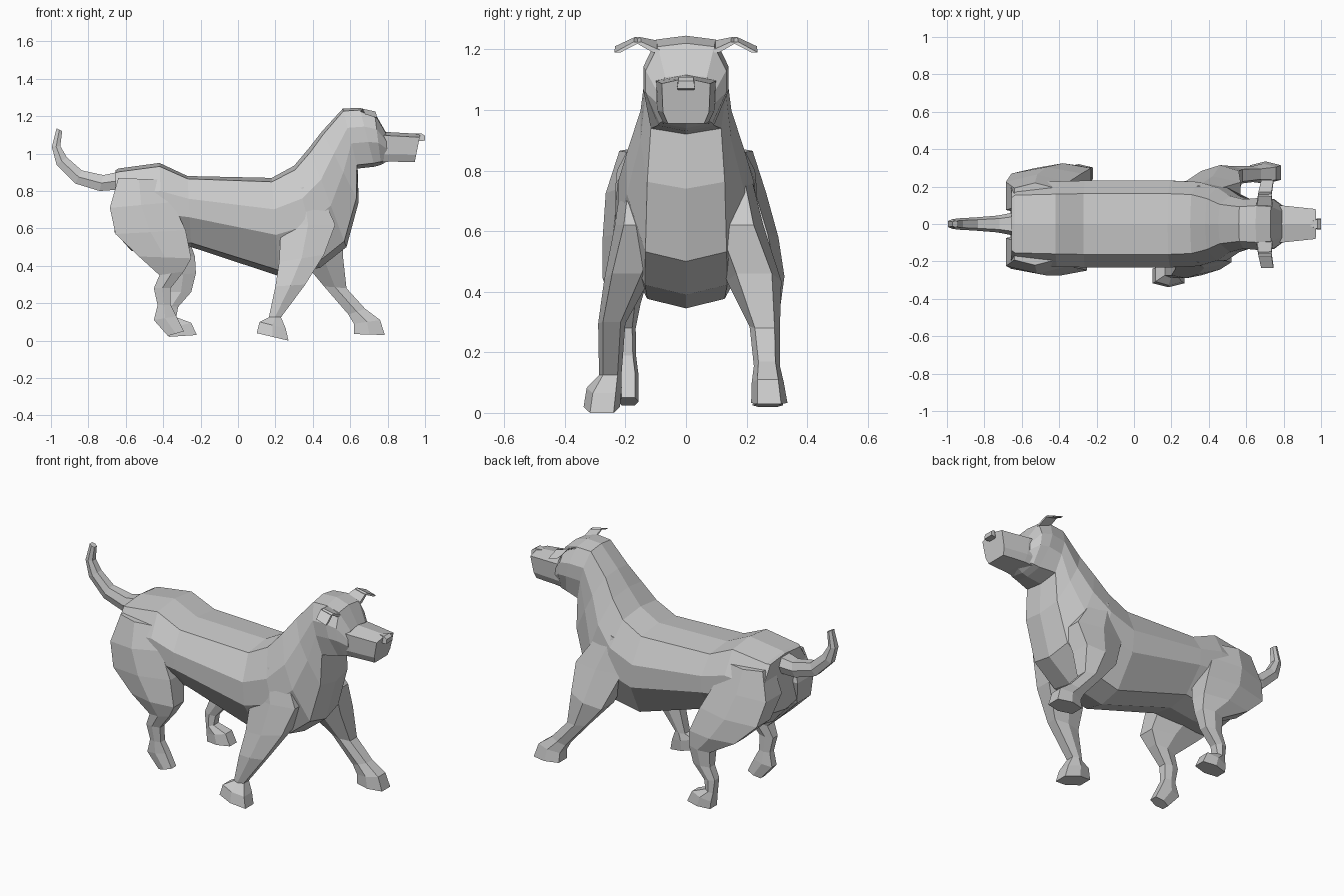
import bpy, bmesh

# Cross-sections as (t along B->A, s across y)
TRUNK = [(1, 0), (.96, .7), (.68, 1), (.42, 1), (.06, .55), (0, 0),
         (.06, -.55), (.42, -1), (.68, -1), (.96, -.7)]
HEX = [(1, .65), (.5, 1), (0, .65), (0, -.65), (.5, -1), (1, -.65)]
FOUR = [(1, .85), (0, 1), (0, -1), (1, -.85)]
MUZZLE = [(1, 0), (.88, 1), (.25, .95), (0, .75), (0, -.75), (.25, -.95), (.88, -1)]


def loft(name, sections, profile):
    """Each section: A (x, z), B (x, z), centre y, half width, [widening at the B end]."""
    bm = bmesh.new()
    rings = []
    for ax, az, bx, bz, y, w, *wide in sections:
        k = wide[0] if wide else 1
        rings.append([bm.verts.new((bx + (ax - bx) * t, y + s * w * (k if t < .1 else 1),
                                    bz + (az - bz) * t)) for t, s in profile])
    n = len(profile)
    for r0, r1 in zip(rings, rings[1:]):
        for i in range(n):
            j = (i + 1) % n
            bm.faces.new((r0[i], r0[j], r1[j], r1[i]))
    bm.faces.new(rings[0])
    bm.faces.new(rings[-1][::-1])
    bmesh.ops.recalc_face_normals(bm, faces=bm.faces)
    mesh = bpy.data.meshes.new(name)
    bm.to_mesh(mesh)
    bm.free()
    obj = bpy.data.objects.new(name, mesh)
    bpy.context.collection.objects.link(obj)
    return obj


# Trunk, neck and skull in one loft from rump to brow
loft("body", [
    (-.655, .91, -.66, .58, 0, .20),
    (-.64, .92, -.57, .48, 0, .22),
    (-.42, .95, -.40, .48, 0, .228),
    (-.27, .88, -.25, .50, 0, .232),
    (.18, .87, .22, .345, 0, .232),
    (.30, .935, .44, .39, 0, .225, 1.1),
    (.38, 1.03, .58, .50, 0, .195, 1.25),
    (.45, 1.12, .645, .74, 0, .15, 1.55),
    (.56, 1.24, .64, .92, 0, .132, 1.6),
    (.65, 1.245, .73, .93, 0, .14, 1.2),
    (.73, 1.22, .765, .94, 0, .133, 1.2),
    (.79, 1.115, .80, .96, 0, .098, 1.2)], TRUNK)

# Boxy muzzle and nose
loft("muzzle", [(.72, 1.12, .72, .95, 0, .10),
                (.80, 1.115, .81, .957, 0, .098),
                (.975, 1.105, .945, .955, 0, .08)], MUZZLE)
loft("nose", [(.94, 1.105, .94, 1.065, 0, .012),
              (.98, 1.108, .98, 1.067, 0, .03),
              (1.0, 1.095, 1.0, 1.07, 0, .03)], FOUR)

# Tail
loft("tail", [
    (-.60, .91, -.60, .81, 0, .07),
    (-.72, .885, -.74, .80, 0, .045),
    (-.835, .91, -.87, .84, 0, .035),
    (-.915, .98, -.97, .94, 0, .03),
    (-.95, 1.04, -.995, 1.035, 0, .025),
    (-.94, 1.12, -.97, 1.135, 0, .018)], HEX)

# Front legs: one swung back, one reaching forward
loft("front_leg_right", [
    (.42, .84, .27, .80, -.13, .075),
    (.52, .62, .23, .62, -.15, .085),
    (.46, .46, .22, .42, -.195, .075),
    (.36, .30, .20, .29, -.245, .045),
    (.23, .125, .165, .125, -.25, .037),
    (.255, .065, .115, .10, -.27, .058),
    (.27, .00, .10, .04, -.278, .06)], HEX)
loft("front_leg_left", [
    (.42, .84, .27, .80, .13, .075),
    (.57, .62, .27, .62, .165, .09),
    (.56, .46, .36, .41, .225, .09),
    (.58, .28, .46, .29, .26, .05),
    (.68, .17, .59, .14, .267, .043),
    (.76, .11, .62, .09, .27, .053),
    (.785, .03, .62, .035, .275, .06)], HEX)

# Hind legs: mirrored haunch, separate lower legs
lower_right = [
    (-.25, .44, -.53, .45, -.20, .075),
    (-.29, .37, -.42, .35, -.20, .05),
    (-.36, .28, -.45, .28, -.20, .034),
    (-.36, .19, -.43, .19, -.195, .03),
    (-.33, .13, -.45, .11, -.19, .034),
    (-.29, .05, -.375, .025, -.19, .034)]
lower_left = [
    (-.23, .45, -.53, .45, .25, .075),
    (-.225, .36, -.36, .35, .26, .052),
    (-.25, .26, -.36, .26, .265, .037),
    (-.32, .18, -.39, .19, .265, .033),
    (-.33, .125, -.38, .11, .265, .036),
    (-.25, .095, -.375, .065, .27, .047),
    (-.22, .03, -.37, .02, .27, .05)]
for name, side, spread, lower in (("hind_leg_right", -1, 0, lower_right),
                                  ("hind_leg_left", 1, .03, lower_left)):
    loft(name, [
        (-.42, .86, -.64, .87, side * .14, .08),
        (-.35, .74, -.685, .71, side * .15, .115),
        (-.28, .59, -.655, .57, side * (.175 + spread), .10)] + lower, HEX)

# Ears: thin drooping flaps, mirrored
for name, side in (("ear_right", -1), ("ear_left", 1)):
    loft(name, [
        (.655, 1.225, .74, 1.19, side * .09, .02),
        (.665, 1.24, .735, 1.225, side * .16, .012),
        (.68, 1.21, .745, 1.19, side * .226, .01)], FOUR)
